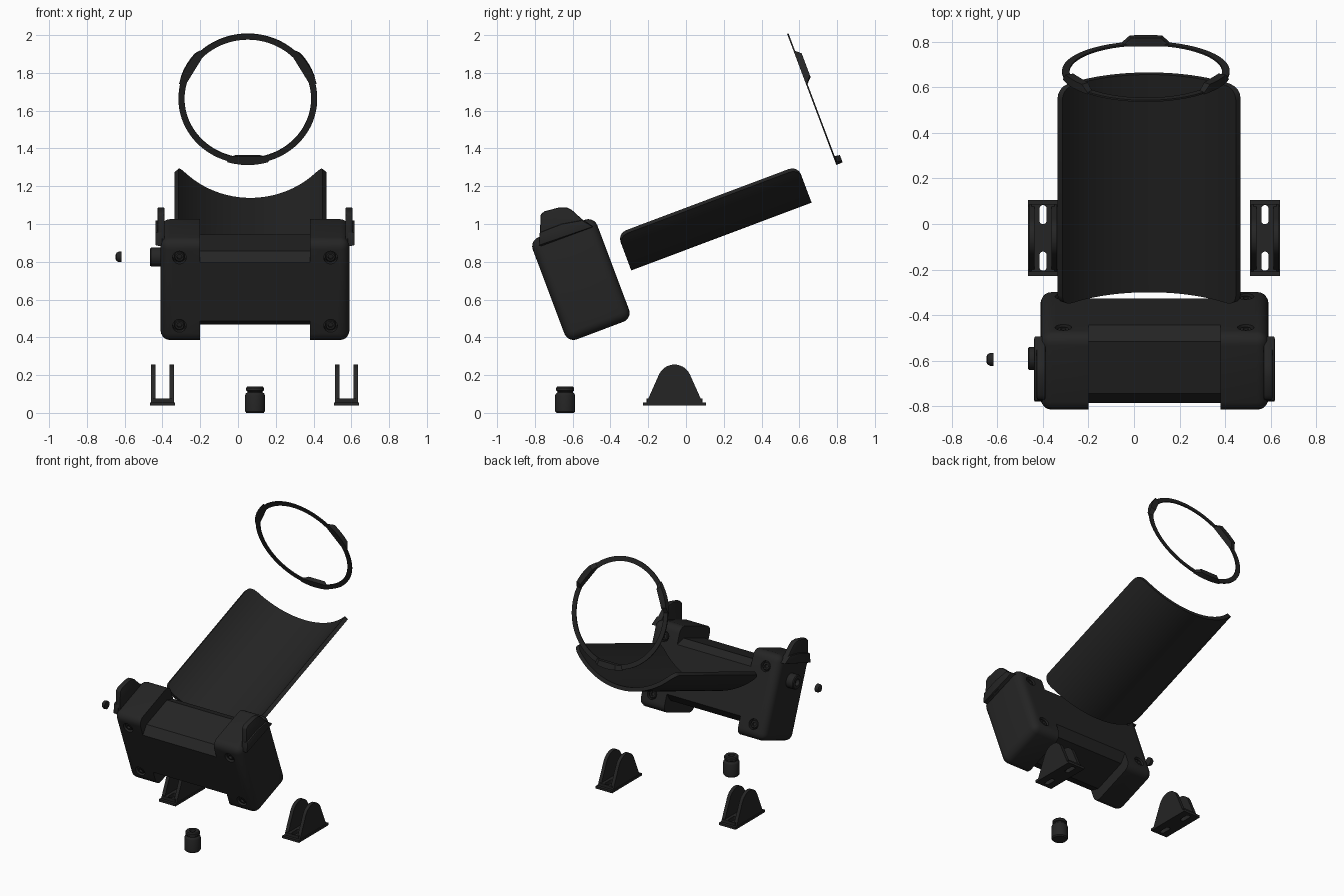
import bpy, bmesh, math
from mathutils import Matrix, Vector

if "Cube" in bpy.data.objects:
    bpy.data.objects.remove(bpy.data.objects["Cube"])

TILT = Matrix.Rotation(math.radians(20.6), 4, 'X')
FLAT = Matrix.Identity(4)
dark = bpy.data.materials.new("dark_plastic")
dark.diffuse_color = (0.018, 0.018, 0.018, 1)
dark.use_nodes = True
dark.node_tree.nodes["Principled BSDF"].inputs["Base Color"].default_value = dark.diffuse_color


def loft(name, sections, m=FLAT, closed=False):
    """Skin a list of equal-length closed sections, capped unless closed."""
    bm = bmesh.new()
    rows = [[bm.verts.new(m @ Vector(p)) for p in s] for s in sections]
    n = len(rows[0])
    for i in range(len(rows) if closed else len(rows) - 1):
        a, b = rows[i], rows[(i + 1) % len(rows)]
        for k in range(n):
            bm.faces.new((a[k], a[(k + 1) % n], b[(k + 1) % n], b[k]))
    if not closed:
        bm.faces.new(rows[0])
        bm.faces.new(rows[-1])
    bmesh.ops.recalc_face_normals(bm, faces=bm.faces)
    me = bpy.data.meshes.new(name)
    bm.to_mesh(me)
    bm.free()
    ob = bpy.data.objects.new(name, me)
    bpy.context.collection.objects.link(ob)
    me.materials.append(dark)
    return ob


def prism(name, pts, x0, x1, m=FLAT):
    return loft(name, [[(x, y, z) for y, z in pts] for x in (x0, x1)], m)


def box(name, x0, x1, y0, y1, z0, z1, m=FLAT):
    return prism(name, [(y0, z0), (y1, z0), (y1, z1), (y0, z1)], x0, x1, m)


def lathe(name, profile, m, closed=False, n=32):
    """Turn (radius, height) pairs around the local z axis."""
    return loft(name, [[(r * math.cos(2 * math.pi * k / n), r * math.sin(2 * math.pi * k / n), h)
                        for k in range(n)] for r, h in profile], m, closed)


def activate(ob):
    bpy.ops.object.select_all(action='DESELECT')
    ob.select_set(True)
    bpy.context.view_layer.objects.active = ob


def bevel(ob, width, seg):
    mod = ob.modifiers.new("bevel", 'BEVEL')
    mod.width, mod.segments, mod.limit_method = width, seg, 'ANGLE'
    activate(ob)
    bpy.ops.object.modifier_apply(modifier=mod.name)


def cut(ob, cutter):
    cutter.hide_render = True
    mod = ob.modifiers.new("cut", 'BOOLEAN')
    mod.operation, mod.object, mod.solver = 'DIFFERENCE', cutter, 'EXACT'
    activate(ob)
    bpy.ops.object.modifier_apply(modifier=mod.name)
    bpy.data.objects.remove(cutter)


def facing(origin, direction):
    """Matrix that puts local z along direction at origin."""
    return Matrix.Translation(origin) @ Vector(direction).to_track_quat('Z', 'Y').to_matrix().to_4x4()


# Housing: rounded box with stepped notches between its end columns
F, B, LO, HI = -0.455, -0.09, 0.568, 1.145
MID_D, MID_U = (F + B) / 2, (LO + HI) / 2
body = box("housing", -0.41, 0.59, F, B, LO, HI, TILT)
bevel(body, 0.05, 5)
for s in (-1, 1):
    v = lambda h: MID_U + s * h
    notch = [(F - .05, v(.4)), (F - .05, v(.165)), (F, v(.165)), (F + .06, v(.208)),
             (B - .06, v(.208)), (B, v(.165)), (B + .05, v(.165)), (B + .05, v(.4))]
    cut(body, prism("notch_cutter", notch, -0.2, 0.38, TILT))

# Recessed corner screws on the front and back of the housing
for d, side in ((F, -1), (B, 1)):
    for x in (-0.31, 0.49):
        for u in (MID_U - 0.193, MID_U + 0.193):
            m = TILT @ facing((x, d, u), (0, side, 0))
            cut(body, lathe("hole_cutter", [(.036, -.03), (.036, .03)], m, n=24))
            lathe("corner_screw", [(.027, -.035), (.027, -.012), (.023, -.007),
                                   (.013, -.007), (.013, -.022)], m, n=24)

# Side wings with a thicker lower pad
WING = [(-.775, .88), (-.77, 1.05), (-.75, 1.067), (-.67, 1.088), (-.63, 1.088),
        (-.605, 1.075), (-.55, 1.025), (-.49, .985)]
PAD = [(-.78, .885), (-.775, .955), (-.66, 1.0), (-.55, 1.02), (-.49, .985)]
for s, label in ((-1, "left"), (1, "right")):
    X = lambda o: 0.09 + s * o
    bevel(prism(label + "_wing", WING, X(.478), X(.517), FLAT), 0.008, 2)
    bevel(prism(label + "_wing_pad", PAD, X(.49), X(.528), FLAT), 0.006, 2)

# Side knob and its loose cap
lathe("side_knob", [(.05, -.03), (.05, .04), (.045, .046), (.024, .046), (.024, .02)],
      facing((-0.42, -0.59, 0.825), (-1, 0, 0)))
lathe("knob_cap", [(.028, 0), (.028, .015), (.023, .025), (.012, .031)],
      facing((-0.617, -0.594, 0.826), (-1, 0, 0)))

# Curved trough with rounded corners at both ends
R, T, U0, DEPTH, LEN, CR = 0.516, 0.027, 0.808, 0.192, 1.02, 0.05
steps = [CR * f for f in (0, .08, .3, .6, 1)]
sections = []
for d in steps + [LEN - s for s in reversed(steps)]:
    e = CR - min(d, LEN - d, CR)
    h = DEPTH - CR + math.sqrt(max(CR * CR - e * e, 0))
    top = math.acos(1 - h / R)
    arc = [top * (k / 16 - 1) for k in range(33)]
    ring = [(R, a) for a in arc] + [(R - T, a) for a in reversed(arc)]
    sections.append([(0.066 + r * math.sin(a), d - 0.006, U0 + R - r * math.cos(a)) for r, a in ring])
loft("trough", sections, TILT)

# Thin retaining ring with three raised tabs
ring_m = TILT @ facing((0.052, 1.207, 1.322), (0, 1, 0))
lathe("retaining_ring", [(.335, 0), (.3675, 0), (.3675, .008), (.335, .008)], ring_m, True, 96)
for mid in (-90, 30, 150):
    secs = []
    for off in (-17, -14, -11, -5.5, 0, 5.5, 11, 14, 17):
        a = math.radians(mid + off)
        h = 0.004 + 0.032 * min(1, (17 - abs(off)) / 6)
        r0 = min(.335, .325 / math.cos(math.radians(off)))
        secs.append([(0.052 + r * math.cos(a), 1.207 + z, 1.322 + r * math.sin(a))
                     for r, z in ((r0, 0), (.374, 0), (.372, h), (r0 + .006, h))])
    loft("ring_tab", secs, TILT)

# Two U-shaped brackets with slotted floors
YC = -0.061
wall = [(YC - .148, .055), (YC + .148, .055)] + [
    (YC + .09 * math.cos(math.radians(a)), .166 + .09 * math.sin(math.radians(a)))
    for a in range(24, 157, 12)]
for xc, label in ((-0.399, "left"), (0.574, "right")):
    base = box(label + "_bracket_base", xc - .066, xc + .066, YC - .167, YC + .167, .04, .056)
    floor = box(label + "_bracket_floor", xc - .05, xc + .05, YC - .148, YC + .148, .055, .077)
    for s in (-1, 1):
        prism(label + "_bracket_wall", wall, xc + s * .037, xc + s * .061)
        for part in (base, floor):
            slot = [(xc + .016 * math.cos(t), YC + s * .102 + math.copysign(.026, math.sin(t)) + .016 * math.sin(t))
                    for t in [math.pi * (k + .5) / 8 for k in range(16)]]
            cut(part, loft("slot_cutter", [[(x, y, z) for x, y in slot] for z in (0, .1)]))

# Loose plug standing on the ground
lathe("plug", [(.046, 0), (.053, .008), (.053, .092), (.049, .102), (.041, .108), (.041, .114),
               (.047, .118), (.047, .132), (.042, .139), (.02, .139), (.02, .1)],
      Matrix.Translation((0.09, -0.64, 0)))

for ob in bpy.context.scene.objects:
    activate(ob)
    bpy.ops.object.shade_smooth_by_angle(angle=math.radians(32))
